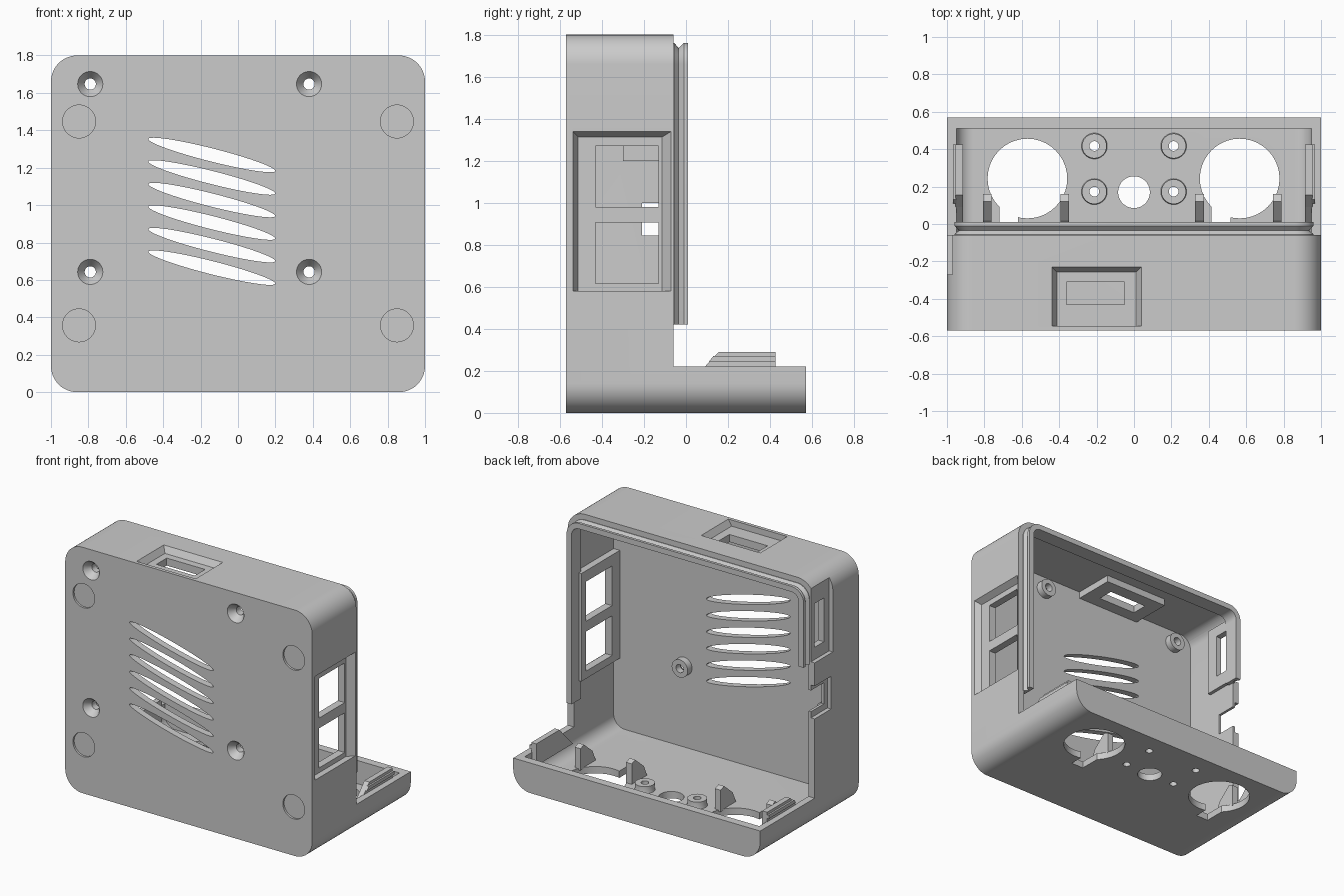
import bpy, bmesh
from math import sin, cos, pi, radians

if "Cube" in bpy.data.objects:
    bpy.data.objects.remove(bpy.data.objects["Cube"])

grey = bpy.data.materials.new("light_grey_plastic")
grey.use_nodes = True
grey.diffuse_color = (0.6, 0.6, 0.6, 1)
grey.node_tree.nodes["Principled BSDF"].inputs["Base Color"].default_value = (0.6, 0.6, 0.6, 1)


def place(axis, u, v, w):
    """Put a 2D point (u, v) at depth w along an axis."""
    return {"x": (w, u, v), "y": (u, w, v), "z": (u, v, w)}[axis]


def loft(name, rings, closed=False):
    """Skin a list of rings; closed joins the last ring to the first."""
    bm = bmesh.new()
    loops = [[bm.verts.new(p) for p in ring] for ring in rings]
    pairs = list(zip(loops, loops[1:]))
    if closed:
        pairs.append((loops[-1], loops[0]))
    else:
        bm.faces.new(loops[0])
        bm.faces.new(loops[-1])
    n = len(loops[0])
    for a, b in pairs:
        for i in range(n):
            j = (i + 1) % n
            bm.faces.new((a[i], a[j], b[j], b[i]))
    bmesh.ops.recalc_face_normals(bm, faces=bm.faces)
    mesh = bpy.data.meshes.new(name)
    bm.to_mesh(mesh)
    bm.free()
    mesh.materials.append(grey)
    ob = bpy.data.objects.new(name, mesh)
    bpy.context.collection.objects.link(ob)
    return ob


def prism(name, axis, pts, a, b):
    return loft(name, [[place(axis, u, v, w) for u, v in pts] for w in (a, b)])


def rect(u0, u1, v0, v1):
    return [(u0, v0), (u1, v0), (u1, v1), (u0, v1)]


def box(name, x0, x1, y0, y1, z0, z1):
    return prism(name, "z", rect(x0, x1, y0, y1), z0, z1)


def circle(axis, u, v, r, w, n=40):
    return [place(axis, u + r * cos(2 * pi * i / n), v + r * sin(2 * pi * i / n), w)
            for i in range(n)]


def turned(name, axis, u, v, profile, closed=False):
    """Round part from (depth, radius) pairs."""
    return loft(name, [circle(axis, u, v, r, w) for w, r in profile], closed)


def outline(y, inset):
    """Rounded case outline in the xz plane."""
    r, pts = 0.14 - inset, []
    for k, (cx, cz) in enumerate([(0.86, 1.66), (-0.86, 1.66), (-0.86, 0.14), (0.86, 0.14)]):
        for i in range(13):
            a = pi / 2 * (k + i / 12)
            pts.append((cx + r * cos(a), y, cz + r * sin(a)))
    return pts


def combine(target, tool, op="DIFFERENCE"):
    tool.hide_render = True
    bpy.context.view_layer.objects.active = target
    mod = target.modifiers.new(op.lower(), "BOOLEAN")
    mod.operation, mod.solver, mod.object = op, "EXACT", tool
    bpy.ops.object.modifier_apply(modifier=mod.name)
    bpy.data.objects.remove(tool)


def cut(tool):
    combine(case, tool)


def add(tool):
    combine(case, tool, "UNION")


# Case: tall front shell with a low tray behind
case = loft("case", [outline(-0.57, 0), outline(0.57, 0)])
cut(loft("cavity", [outline(-0.52, 0.05), outline(0.51, 0.05)]))
cut(box("rear_opening", -1.2, 1.2, -0.06, 0.8, 0.22, 2))

# Thickened wall pads behind the ports
add(box("side_pad", 0.90, 0.97, -0.535, -0.075, 0.56, 1.35))
add(box("top_pad", -0.46, 0.06, -0.54, -0.215, 1.70, 1.77))
add(box("slot_pad", -0.97, -0.925, -0.30, -0.065, 1.2, 1.7))

# Grooved sealing lip around the rear opening
lip = loft("lip", [outline(y, i) for y, i in (
    (-0.1, 0.043), (-0.055, 0.04), (-0.035, 0.064), (-0.01, 0.04),
    (0.01, 0.04), (0.01, 0.08), (-0.1, 0.08))], closed=True)
combine(lip, box("lip_trim", -1.2, 1.2, -0.3, 0.3, -0.2, 0.42))
combine(lip, box("lip_trim_right", -1.2, -0.5, -0.3, 0.3, -0.2, 1.19))
add(lip)

# Side port panel: bevelled recess with two windows
loft_side = [[place("x", u, v, w) for u, v in r] for w, r in (
    (1.002, rect(-0.54, -0.07, 0.58, 1.34)), (0.955, rect(-0.513, -0.115, 0.58, 1.312)))]
cut(loft("side_recess", loft_side))
for z0, z1 in ((0.615, 0.905), (0.98, 1.27)):
    cut(box("side_window", 0.8, 1.1, -0.43, -0.13, z0, z1))

# Top port: bevelled recess with a slot
loft_top = [[place("z", u, v, w) for u, v in r] for w, r in (
    (1.802, rect(-0.44, 0.04, -0.545, -0.23)), (1.755, rect(-0.412, 0.012, -0.545, -0.257)))]
cut(loft("top_recess", loft_top))
cut(box("top_slot", -0.36, -0.05, -0.43, -0.31, 1.6, 1.9))

# Right wall: card slot in a recess, and a cable notch below
cut(box("slot_recess", -1.1, -0.97, -0.27, 0.05, 1.21, 1.75))
cut(box("card_slot", -1.1, -0.85, -0.21, -0.1, 1.3, 1.62))
cut(box("notch_recess", -1.1, -0.97, -0.25, 0.05, 0.8, 1.04))
cut(box("cable_notch", -1.1, -0.85, -0.21, 0.05, 0.845, 1.0))

# Front: slanted vents
tilt = radians(-14.2)
for k in range(6):
    cz = 1.268 - 0.1205 * k
    pts = []
    for i in range(48):
        a = 2 * pi * i / 48
        u, v = 0.35 * cos(a), 0.035 * sin(a)
        pts.append((-0.14 + u * cos(tilt) - v * sin(tilt), cz + u * sin(tilt) + v * cos(tilt)))
    cut(prism("vent", "y", pts, -0.7, -0.45))

# Front: countersunk screw holes with inner bosses, and round foot recesses
for x in (-0.79, 0.38):
    for z in (0.643, 1.647):
        add(turned("screw_boss", "y", x, z, [(-0.54, 0.065), (-0.47, 0.065)]))
        cut(turned("screw_hole", "y", x, z,
                   [(-0.571, 0.068), (-0.52, 0.03), (-0.4, 0.03)]))
for x in (-0.85, 0.85):
    for z in (0.357, 1.447):
        cut(turned("foot_recess", "y", x, z, [(-0.6, 0.088), (-0.555, 0.088)]))

# Tray floor: speaker openings, centre hole and standoffs
for c in (-0.57, 0.565):
    cut(turned("speaker_hole", "z", c, 0.243, [(-0.1, 0.213), (0.12, 0.213)]))
    cut(box("speaker_notch", c - 0.15, c - 0.05, -0.06, 0.12, -0.1, 0.12))
cut(turned("centre_hole", "z", 0, 0.17, [(-0.1, 0.085), (0.12, 0.085)]))
for x in (-0.212, 0.212):
    for y in (0.173, 0.417):
        add(turned("standoff", "z", x, y, [(0.03, 0.075), (0.06, 0.066), (0.1, 0.066)]))
        cut(turned("standoff_hole", "z", x, y, [(-0.1, 0.026), (0.2, 0.026)]))

# Speaker clips beside each opening
clip = [(-0.02, 0.04), (0.16, 0.04), (0.16, 0.2), (0.12, 0.215), (0.02, 0.13)]
for c in (-0.57, 0.565):
    for d in (-0.215, 0.2):
        prism("speaker_clip", "x", clip, c + d - 0.023, c + d + 0.023)

# Snap tabs with ridges on the tray sides
tab = [(0.0, 0.13), (0.09, 0.22), (0.155, 0.29), (0.425, 0.29), (0.425, 0.13)]
ridge = [(0.11, 0.245), (0.13, 0.27), (0.425, 0.27), (0.425, 0.245)]
for s in (-1, 1):
    prism("snap_tab", "x", tab, s * 0.915, s * 0.955)
    prism("snap_ridge", "x", ridge, s * 0.95, s * 0.968)

# Smooth the round surfaces, keep edges crisp
bpy.ops.object.select_all(action="DESELECT")
case.select_set(True)
bpy.context.view_layer.objects.active = case
bpy.ops.object.shade_smooth_by_angle(angle=radians(25))
